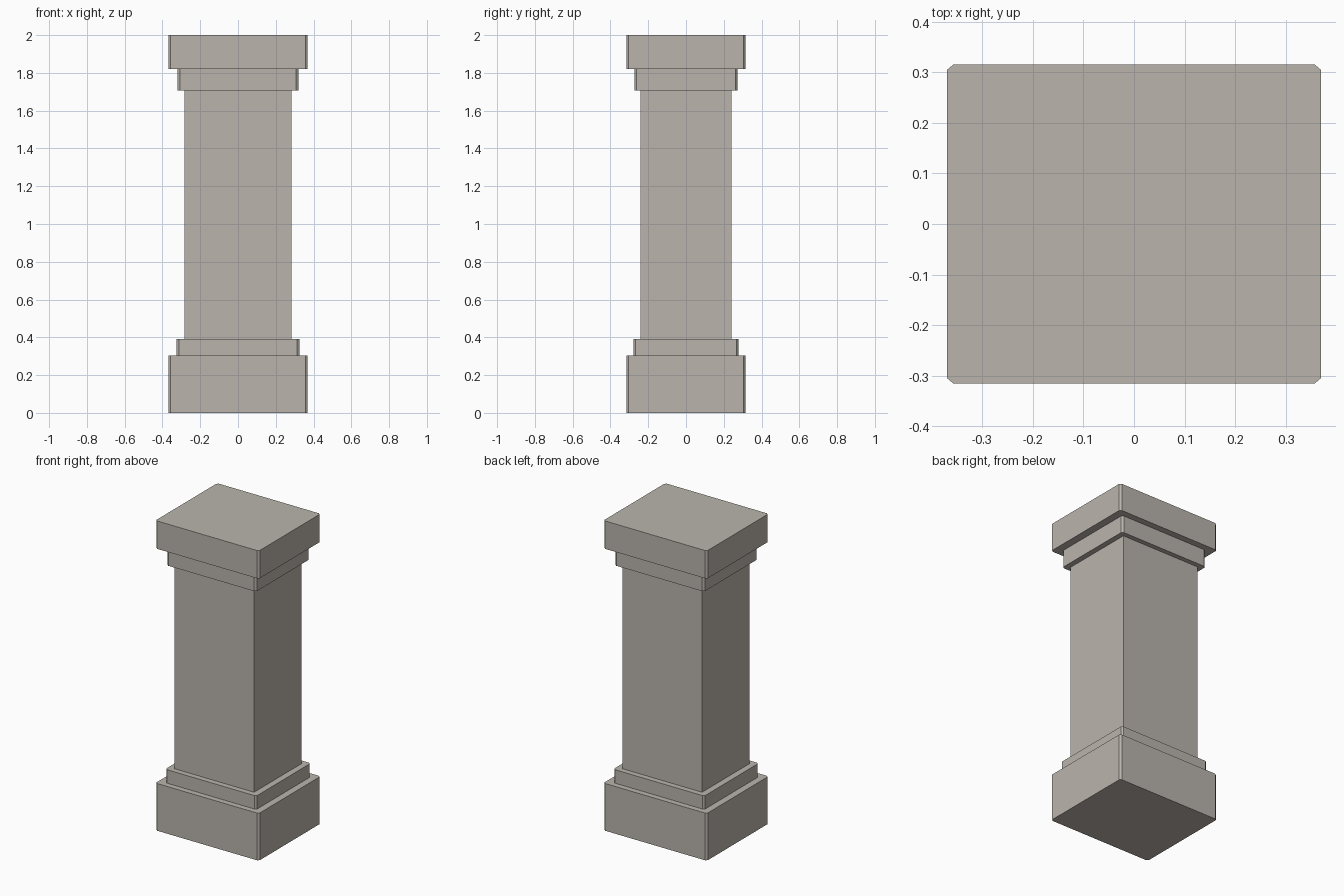
import bpy
import bmesh

if "Cube" in bpy.data.objects:
    bpy.data.objects.remove(bpy.data.objects["Cube"], do_unlink=True)

# Warm grey stone
stone = bpy.data.materials.new("warm_grey_stone")
stone.use_nodes = True
colour = (0.49, 0.455, 0.415, 1.0)
stone.diffuse_color = colour
stone.node_tree.nodes["Principled BSDF"].inputs["Base Color"].default_value = colour


def block(name, half_x, half_y, bottom, top, chamfer=0.0):
    """Rectangular block whose four upright corners may be chamfered."""
    cx, cy = chamfer, chamfer * 0.85
    outline = []
    for sx, sy in ((1, 1), (-1, 1), (-1, -1), (1, -1)):
        if chamfer:
            pair = [(sx * half_x, sy * (half_y - cy)), (sx * (half_x - cx), sy * half_y)]
            outline += pair if sx == sy else pair[::-1]
        else:
            outline.append((sx * half_x, sy * half_y))
    bm = bmesh.new()
    base = bm.faces.new([bm.verts.new((x, y, bottom)) for x, y in outline])
    raised = bmesh.ops.extrude_face_region(bm, geom=[base], use_keep_orig=True)["geom"]
    for v in raised:
        if isinstance(v, bmesh.types.BMVert):
            v.co.z = top
    bmesh.ops.recalc_face_normals(bm, faces=bm.faces)
    mesh = bpy.data.meshes.new(name)
    bm.to_mesh(mesh)
    bm.free()
    mesh.materials.append(stone)
    obj = bpy.data.objects.new(name, mesh)
    bpy.context.collection.objects.link(obj)
    return obj


# Stacked parts, from the ground up
block("plinth", 0.369, 0.315, 0.0, 0.305, 0.012)
block("base_step", 0.325, 0.278, 0.305, 0.392, 0.012)
block("shaft", 0.284, 0.242, 0.392, 1.708)
block("neck_collar", 0.319, 0.273, 1.708, 1.82, 0.012)
block("cap", 0.369, 0.315, 1.82, 2.0, 0.012)
